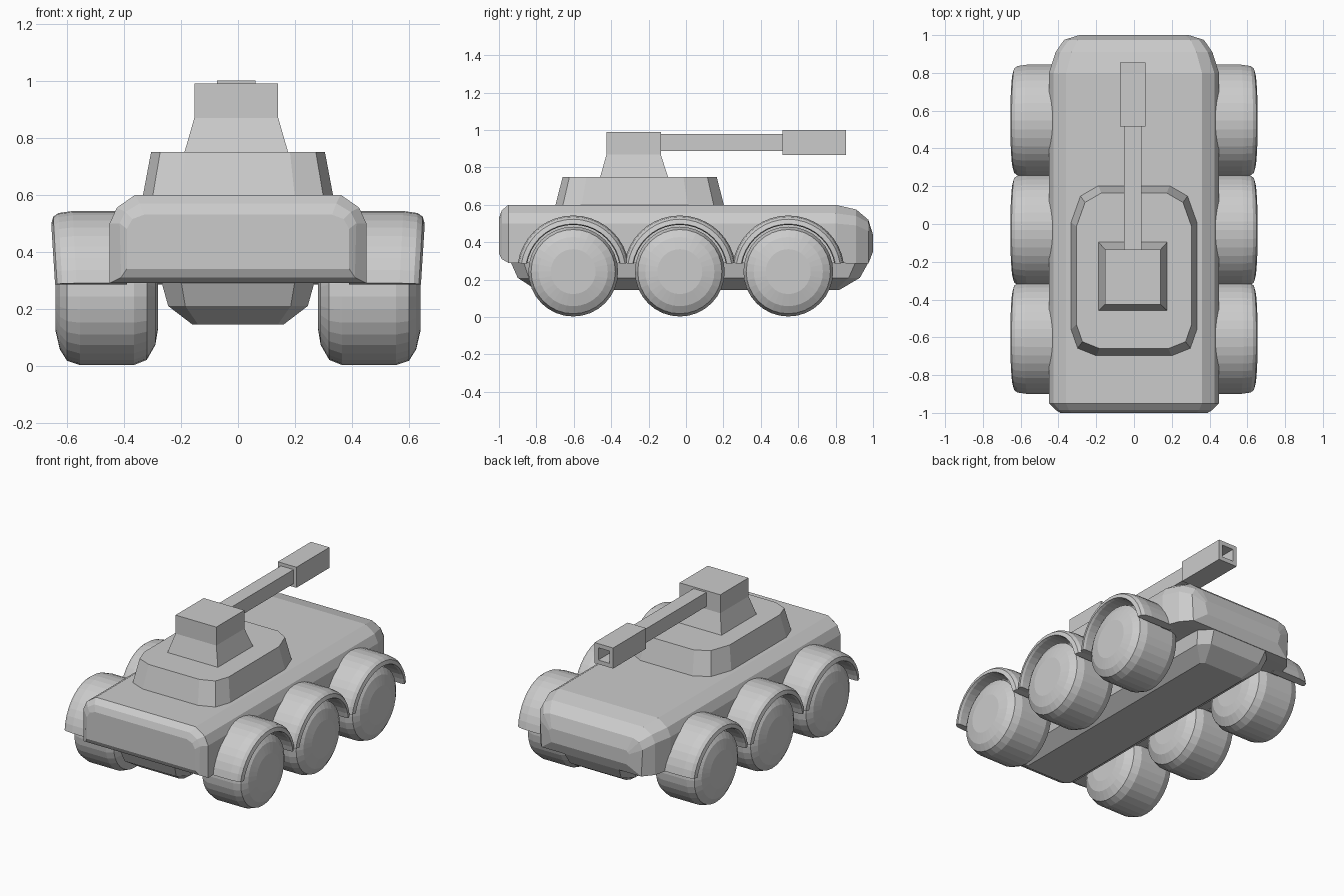
import bpy, bmesh
from math import sin, cos, pi, radians

if "Cube" in bpy.data.objects:
    bpy.data.objects.remove(bpy.data.objects["Cube"])


def loft(name, rings, caps=True, closed=False):
    """Skin a list of equal-length closed rings into one flat-shaded object."""
    bm = bmesh.new()
    vs = [[bm.verts.new(p) for p in r] for r in rings]
    n = len(rings[0])
    pairs = list(zip(vs, vs[1:])) + ([(vs[-1], vs[0])] if closed else [])
    for a, b in pairs:
        for i in range(n):
            j = (i + 1) % n
            bm.faces.new((a[i], a[j], b[j], b[i]))
    if caps and not closed:
        bm.faces.new(vs[0])
        bm.faces.new(vs[-1])
    bmesh.ops.recalc_face_normals(bm, faces=bm.faces)
    me = bpy.data.meshes.new(name)
    bm.to_mesh(me)
    bm.free()
    ob = bpy.data.objects.new(name, me)
    bpy.context.collection.objects.link(ob)
    return ob


def mirrored(half):
    """Complete a right-hand half outline with its mirror image."""
    return half + [(-x, v) for x, v in reversed(half)]


def rect(hx, y0, y1, z, cx=0):
    return [(cx - hx, y0, z), (cx + hx, y0, z), (cx + hx, y1, z), (cx - hx, y1, z)]


def square(h, y, z, cx):
    return [(cx - h, y, z - h), (cx + h, y, z - h), (cx + h, y, z + h), (cx - h, y, z + h)]


# Upper hull: cross-sections along y
full = [(.36, .6), (.425, .555), (.45, .5), (.45, .29)]
sections = [
    (-1.0, [(.33, .53), (.37, .515), (.39, .48), (.39, .34)]),
    (-.985, [(.345, .57), (.395, .54), (.415, .5), (.41, .31)]),
    (-.95, full),
    (.80, full),
    (.91, [(.33, .575), (.39, .54), (.415, .49), (.415, .285)]),
    (.975, [(.30, .52), (.345, .505), (.37, .46), (.36, .285)]),
    (1.0, [(.27, .44), (.28, .43), (.29, .42), (.27, .35)]),
]
loft("upper_hull", [[(x, y, z) for x, z in mirrored(h)] for y, h in sections])


# Belly: tapered tub with clipped corners
def belly_ring(hx, y0, y1, z, c):
    half = [(hx - c, y0), (hx, y0 + c), (hx, y1 - c), (hx - c, y1)]
    return [(x, y, z) for x, y in mirrored(half)]


loft("belly", [belly_ring(.16, -.80, .82, .145, .02),
               belly_ring(.245, -.90, .93, .21, .06),
               belly_ring(.27, -.94, .98, .30, .07)])

# Turret base
base = mirrored([(.2, -.7), (.3, -.66), (.335, -.56), (.335, .01), (.285, .15), (.19, .205)])
loft("turret_base", [[(x, y, .59) for x, y in base],
                     [(x * .91, -.25 + (y + .25) * .91, .75) for x, y in base]])

# Turret head, barrel and hollow muzzle
CX = -.006
loft("turret_head", [rect(.183, -.46, -.095, .745, CX), rect(.147, -.425, -.135, .87, CX),
                     rect(.147, -.425, -.135, .99, CX)])
loft("gun_barrel", [square(.046, -.15, .933, CX), square(.046, .53, .933, CX)])
loft("muzzle", [square(.067, .515, .933, CX), square(.067, .855, .933, CX),
                square(.04, .855, .933, CX), square(.04, .515, .933, CX)], closed=True)

# Wheels and arched fenders
tyre = [(.28, .11), (.29, .17), (.32, .222), (.365, .24), (.555, .24),
        (.60, .225), (.625, .185), (.64, .12)]
lip = [(.39, .3), (.58, .3), (.63, .293), (.648, .28), (.655, .255), (.64, .25), (.39, .25)]
ZC = .243
for side, s in (("right", 1), ("left", -1)):
    for k, yc in enumerate((-.603, -.033, .547)):
        loft(f"wheel_{side}_{k + 1}",
             [[(s * x, yc + r * cos(a), ZC + r * sin(a))
               for a in (2 * pi * i / 32 for i in range(32))] for x, r in tyre])
        arch = []
        for i in range(19):
            a = radians(9 + 162 * i / 18)
            arch.append([(s * (x - (.016 * (1 - sin(a)) if x > .5 else 0)),
                          yc + r * cos(a), max(.285, ZC + r * sin(a))) for x, r in lip])
        loft(f"fender_{side}_{k + 1}", arch)
